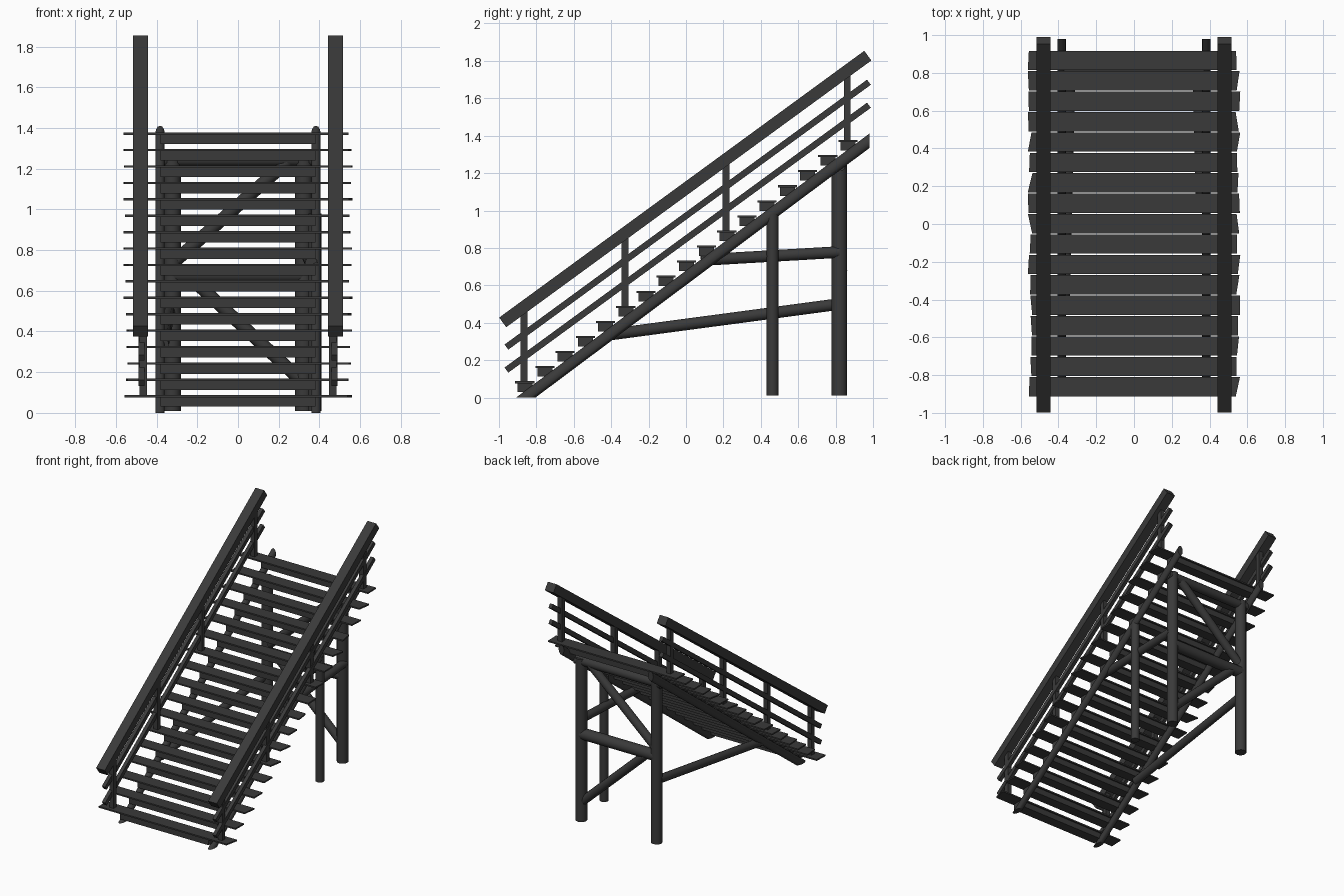
import bpy, bmesh, math, random
from mathutils import Vector, Matrix

cube = bpy.data.objects.get("Cube")
if cube:
    bpy.data.objects.remove(cube, do_unlink=True)
random.seed(4)

wood = bpy.data.materials.new("charred_wood")
wood.use_nodes = True
COLOUR = (0.042, 0.042, 0.042, 1)
wood.diffuse_color = COLOUR
wood.node_tree.nodes["Principled BSDF"].inputs["Base Color"].default_value = COLOUR


def finish(bm, name, smooth=False):
    bmesh.ops.recalc_face_normals(bm, faces=bm.faces)
    mesh = bpy.data.meshes.new(name)
    bm.to_mesh(mesh)
    bm.free()
    mesh.materials.append(wood)
    obj = bpy.data.objects.new(name, mesh)
    bpy.context.collection.objects.link(obj)
    if smooth:
        bpy.ops.object.select_all(action='DESELECT')
        obj.select_set(True)
        bpy.context.view_layer.objects.active = obj
        bpy.ops.object.shade_smooth_by_angle(angle=math.radians(50))
    return obj


def frame(a, b):
    """Matrix at the middle of a-b: local z along it, local x level."""
    z = (b - a).normalized()
    x = Vector((1, 0, 0)) if abs(z.x) < 0.5 else Vector((0, 1, 0))
    y = z.cross(x).normalized()
    x = y.cross(z)
    m = Matrix((x, y, z)).transposed().to_4x4()
    m.translation = (a + b) / 2
    return m


def box_beam(name, a, b, w, h):
    a, b = Vector(a), Vector(b)
    bm = bmesh.new()
    m = frame(a, b) @ Matrix.Diagonal((w, h, (b - a).length, 1))
    bmesh.ops.create_cube(bm, size=1, matrix=m)
    return finish(bm, name)


def log(name, a, b, w, h=None, sides=12, cuts=()):
    """Round or oval timber; cuts are (point, outward normal) planes."""
    a, b = Vector(a), Vector(b)
    bm = bmesh.new()
    m = frame(a, b) @ Matrix.Diagonal((w, h or w, 1, 1))
    bmesh.ops.create_cone(bm, cap_ends=True, segments=sides, radius1=0.5, radius2=0.5,
                          depth=(b - a).length, matrix=m)
    for co, no in cuts:
        res = bmesh.ops.bisect_plane(bm, geom=bm.verts[:] + bm.edges[:] + bm.faces[:],
                                     plane_co=co, plane_no=no, clear_outer=True)
        rim = [e for e in res["geom_cut"] if isinstance(e, bmesh.types.BMEdge)]
        bmesh.ops.contextual_create(bm, geom=rim)
    return finish(bm, name, smooth=True)


# Treads with ragged ends, each on a cross bar
STEPS, RISE, RUN = 17, 0.0806, 0.108
for i in range(STEPS):
    y, z = -0.862 + RUN * i, 0.082 + RISE * i
    bm = bmesh.new()
    bmesh.ops.create_cube(bm, size=1, matrix=Matrix.Translation((0, y, z))
                          @ Matrix.Diagonal((1.1, 0.102, 0.011, 1)))
    ends = {}
    for v in bm.verts:
        key = (v.co.x > 0, v.co.y > y)
        v.co.x += ends.setdefault(key, random.uniform(-0.013, 0.013))
    finish(bm, f"tread_{i + 1}")
    box_beam(f"tread_bar_{i + 1}", (-0.38, y, z - 0.028), (0.38, y, z - 0.028), 0.08, 0.046)

# Stringers, hand rails, mid rails and rail posts on both sides
for s, side in ((1, "left"), (-1, "right")):
    x = 0.383 * s
    log(f"{side}_stringer", (x, -1.0, -0.107), (x, 1.1, 1.462), 0.046, 0.062,
        cuts=(((0, 0, 0), (0, 0, -1)), ((0, 0.98, 0), (0, 1, 0))))
    x = 0.48 * s
    box_beam(f"{side}_hand_rail", (x, -0.98, 0.402), (x, 0.972, 1.828), 0.074, 0.064)
    x = 0.474 * s
    box_beam(f"{side}_upper_mid_rail", (x, -0.96, 0.27), (x, 0.978, 1.686), 0.028, 0.034)
    box_beam(f"{side}_lower_mid_rail", (x, -0.96, 0.147), (x, 0.978, 1.563), 0.028, 0.034)
    x = 0.466 * s
    for n, i in enumerate((0, 5, 10, 16)):
        y, z = -0.866 + RUN * i, 0.082 + RISE * i
        box_beam(f"{side}_rail_post_{n + 1}", (x, y, z), (x, y, z + 0.385), 0.036, 0.036)
    # Rear support post
    log(f"{side}_rear_post", (0.323 * s, 0.82, 0.01), (0.323 * s, 0.82, 1.27), 0.084)

# Single middle post and the bracing
log("middle_post", (0.378, 0.463, 0.01), (0.378, 0.463, 0.98), 0.064)
log("left_side_brace", (0.36, 0.08, 0.735), (0.34, 0.82, 0.778), 0.062)
log("right_side_brace", (-0.37, -0.42, 0.335), (-0.34, 0.82, 0.5), 0.062)
log("top_cross_log", (-0.37, 0.82, 1.245), (0.37, 0.82, 1.245), 0.07)
log("middle_cross_log", (-0.32, 0.82, 0.68), (0.32, 0.82, 0.68), 0.085)
log("upper_diagonal", (-0.31, 0.82, 0.745), (0.26, 0.82, 1.25), 0.064)
log("lower_diagonal", (-0.25, 0.82, 0.68), (0.32, 0.82, 0.15), 0.064)
